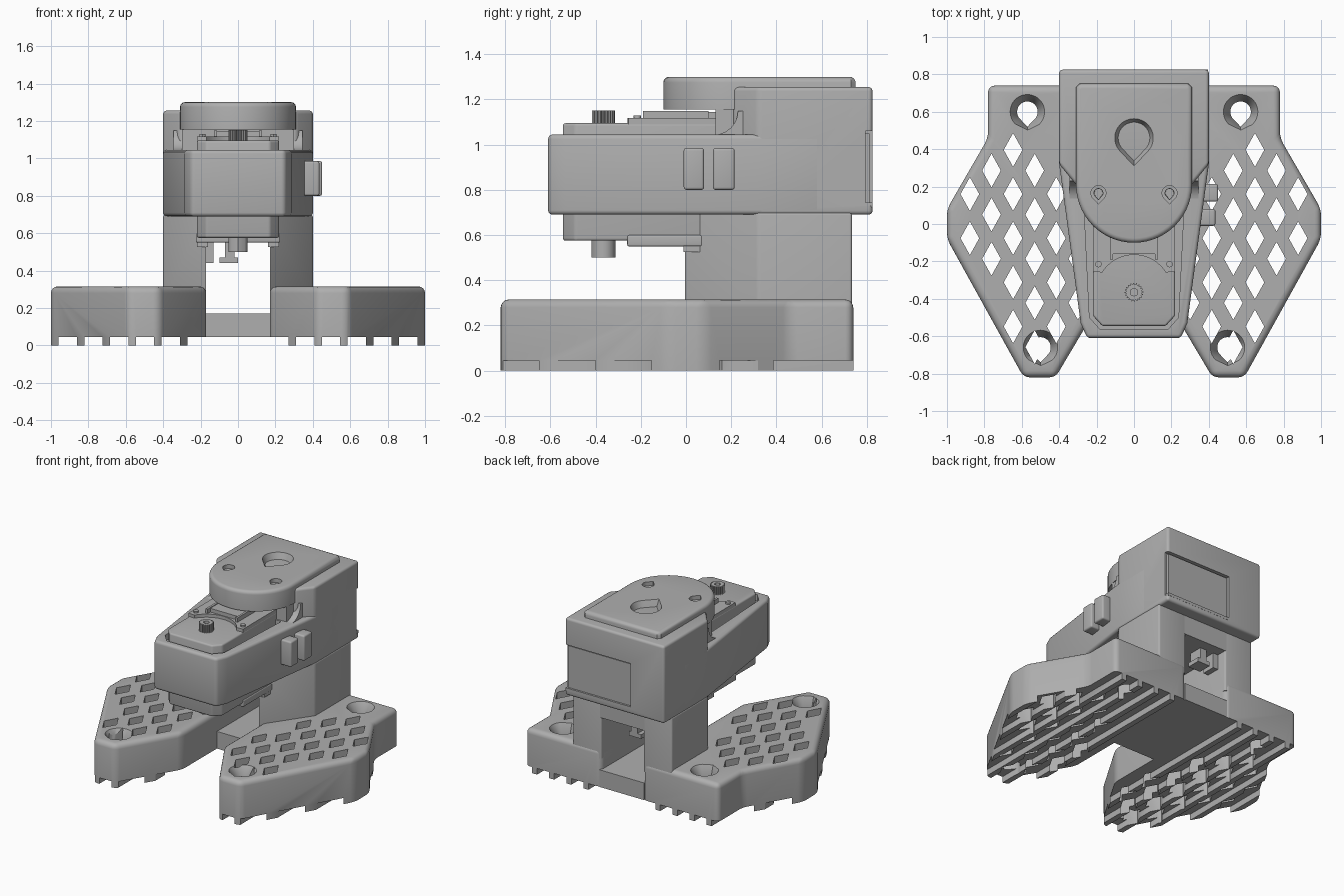
import bpy, bmesh, math
from mathutils import Matrix, Vector

old = bpy.data.objects.get("Cube")
if old:
    bpy.data.objects.remove(old, do_unlink=True)

grey = bpy.data.materials.new("plain grey")
grey.use_nodes = True
grey.diffuse_color = (0.43, 0.43, 0.43, 1)
grey.node_tree.nodes["Principled BSDF"].inputs["Base Color"].default_value = grey.diffuse_color

# Axis swap: outline drawn in (y, z), extruded along x
ALONG_X = Matrix(((0, 0, 1, 0), (1, 0, 0, 0), (0, 1, 0, 0), (0, 0, 0, 1)))


def add_loft(bm, rings):
    """Closed solid through a list of (outline, height) rings."""
    loops = [[bm.verts.new((x, y, z)) for x, y in pts] for pts, z in rings]
    for a, b in zip(loops, loops[1:]):
        for i in range(len(a)):
            j = (i + 1) % len(a)
            bm.faces.new((a[i], a[j], b[j], b[i]))
    bm.faces.new(loops[0][::-1])
    bm.faces.new(loops[-1])


def finish(name, bm, matrix=None):
    if matrix:
        bm.transform(matrix)
    bmesh.ops.recalc_face_normals(bm, faces=bm.faces)
    mesh = bpy.data.meshes.new(name)
    bm.to_mesh(mesh)
    bm.free()
    mesh.materials.append(grey)
    ob = bpy.data.objects.new(name, mesh)
    bpy.context.collection.objects.link(ob)
    return ob


def prism(name, pts, z0, z1, bevel=0, bottom=False, matrix=None, sides=True):
    """Extruded outline with rounded top (and optionally bottom) edges."""
    bm = bmesh.new()
    add_loft(bm, [(pts, z0), (pts, z1)])
    if bevel:
        def pick(e):
            za, zb = (v.co.z for v in e.verts)
            if abs(za - zb) > 1e-4:
                return sides and e.calc_face_angle(0) > 0.3
            return bottom or za > z0 + 1e-4
        bmesh.ops.recalc_face_normals(bm, faces=bm.faces)
        bmesh.ops.bevel(bm, geom=[e for e in bm.edges if pick(e)], offset=bevel,
                        segments=4, profile=0.5, affect='EDGES', clamp_overlap=True)
    return finish(name, bm, matrix)


def rect(x0, x1, y0, y1):
    return [(x0, y0), (x1, y0), (x1, y1), (x0, y1)]


def box(name, x, y, z, bevel=0):
    return prism(name, rect(*x, *y), *z, bevel, True)


def mirrored(half):
    """Full symmetric outline from its +x half."""
    return half + [(-x, y) for x, y in reversed(half)]


def drop(cx, cy, r, tip=1.45, n=28):
    """Circle with a pointed end along -y (tip 1 gives a circle, negative flips it)."""
    flip = -1 if tip < 0 else 1
    pts = [(cx, cy - flip * r * abs(tip))]
    for i in range(n + 1):
        a = math.radians(-45 + 270 * i / n)
        pts.append((cx + r * math.cos(a), cy + flip * r * math.sin(a)))
    return pts


def cut(ob, cutter):
    mod = ob.modifiers.new("cut", 'BOOLEAN')
    mod.operation, mod.solver, mod.object = 'DIFFERENCE', 'EXACT', cutter
    bpy.context.view_layer.objects.active = ob
    bpy.ops.object.modifier_apply(modifier=mod.name)
    bpy.data.objects.remove(cutter, do_unlink=True)


def cut_lofts(ob, lofts, matrix=None):
    bm = bmesh.new()
    for rings in lofts:
        add_loft(bm, rings)
    cut(ob, finish("cutter", bm, matrix))


# Feet: pointed slabs with grooved soles, diamond lattice and countersunk holes
FOOT = [(0.17, 0.74), (0.78, 0.74), (0.78, 0.46), (1, 0.08), (1, -0.08),
        (0.59, -0.82), (0.42, -0.82), (0.17, -0.4)]


def in_lattice(x, y):
    outer_top = 0.46 - (x - 0.78) * 1.73
    outer_low = -0.82 + (x - 0.59) * 1.78
    inner_low = -0.82 + (0.42 - x) * 1.71
    covered = x < 0.45 and y > -0.05 and not (x > 0.4 and y < 0.3)
    return (max(outer_low, inner_low) + 0.12 < y < min(outer_top - 0.1, 0.47)
            and not covered)


for s, side in ((1, "left"), (-1, "right")):
    foot = prism(side + "_foot", [(s * x, y) for x, y in FOOT], 0, 0.315, 0.035)
    diamonds = []
    for c in range(6):
        x = 0.3 + 0.1155 * c
        for k in range(-3, 3):
            y = 0.16 + 0.236 * k - (0 if c % 2 else 0.11)
            if in_lattice(x, y):
                d = [(s * x + 0.05, y), (s * x, y + 0.09), (s * x - 0.05, y), (s * x, y - 0.09)]
                diamonds.append([(d, -0.1), (d, 0.4)])
    cut_lofts(foot, diamonds)
    holes = [[(drop(s * x, y, 0.055), -0.1), (drop(s * x, y, 0.055), 0.25),
              (drop(s * x, y, 0.095, 1.05), 0.32), (drop(s * x, y, 0.095, 1.05), 0.4)]
             for x, y in ((0.57, 0.6), (0.5, -0.66))]
    cut_lofts(foot, holes)
    grooves = []
    for i in range(6):
        a = 0.31 + 0.138 * i
        g = rect(s * (a - (0.2 if i == 0 else 0)) if i else s * 0.1, s * (a - 0.04 if i == 0 else a + 0.098), -1, 1)
        if i:
            g = rect(s * (a - 0.138), s * (a - 0.04), -1, 1)
        grooves.append([(g, -0.05), (g, 0.045)])
    cut_lofts(foot, grooves)
    # Column leg rising from each foot, angled at the front
    prism(side + "_column", [(s * x, y) for x, y in
          [(0.17, 0.735), (0.4, 0.735), (0.4, 0.32), (0.17, -0.01)]], 0.25, 0.7, 0.012)

box("base_bridge", (-0.18, 0.18), (0.0, 0.74), (0.045, 0.17))
box("column_lintel", (-0.18, 0.18), (0.06, 0.735), (0.55, 0.7))
# Cable hooks under the lintel
box("hook_outer", (-0.18, -0.13), (0.56, 0.66), (0.44, 0.56))
box("hook_stem", (-0.07, -0.02), (0.56, 0.66), (0.44, 0.56))
box("hook_lip", (-0.1, 0.0), (0.56, 0.66), (0.44, 0.47))

# Main housing: tapering nose and taller rear block
nose = prism("housing_nose", mirrored([(0.4, 0.6), (0.4, 0.32), (0.285, -0.53), (0.25, -0.61)]),
             0.69, 1.045, 0.02, True)
SERVO = [(0.22, 0.16), (0.22, -0.49), (0.17, -0.545)]
pocket = mirrored([(0.27, 0.16), (0.238, -0.5), (0.18, -0.565)])
cut_lofts(nose, [[(pocket, 0.6), (pocket, 0.73)], [(pocket, 1.0), (pocket, 1.2)]])

rear = prism("housing_rear", mirrored([(0.4, 0.825), (0.4, 0.32), (0.31, 0.21)]),
             0.69, 1.255, 0.018, True)
slot = rect(-0.13, 0.45, 0.795, 0.9)
cut_lofts(rear, [[(slot, 0.73), (slot, 1.06)]])
box("rear_panel", (-0.12, 0.385), (0.77, 0.812), (0.74, 1.05))
box("rear_panel_ledge", (-0.13, 0.395), (0.78, 0.826), (0.725, 0.745))
side_holes = []
for a, b in ((0.36, 0.5), (-0.5, -0.36)):
    ring = drop(0.53, 0.87, 0.026, -1.45)
    side_holes.append([(ring, a), (ring, b)])
cut_lofts(rear, side_holes, ALONG_X)
# Curved step between the nose and the rear block
step = [(0.4, 1.0), (0.12, 1.0), (0.12, 1.043)]
step += [(0.12 + 0.11 * math.sin(t), 1.15 - 0.107 * math.cos(t))
         for t in (math.pi / 12 * i for i in range(1, 7))] + [(0.4, 1.15)]
prism("housing_step", step, -0.345, 0.345, matrix=ALONG_X)

# Cap with rounded front, teardrop recess and two screw holes
arc = [(0.31 * math.cos(t), 0.21 - 0.31 * math.sin(t))
       for t in (math.pi / 2 * i / 14 for i in range(15))]
cap = prism("cap", mirrored([(0.29, 0.75), (0.31, 0.73)] + arc[:-1] + [(0.01, -0.1)]),
            1.155, 1.3, 0.025, sides=False)
cut_lofts(cap, [[(drop(0, 0.46, 0.05), 1.17), (drop(0, 0.46, 0.107), 1.31)]] +
          [[(drop(s * 0.19, 0.165, 0.022), 1.18), (drop(s * 0.19, 0.165, 0.024), 1.27),
            (drop(s * 0.19, 0.165, 0.04), 1.271), (drop(s * 0.19, 0.165, 0.04), 1.33)]
           for s in (1, -1)])
box("cap_support", (-0.3, 0.3), (0.13, 0.4), (1.03, 1.16))

# Servo core, showing above and below the nose
prism("servo_core", mirrored(SERVO), 0.575, 1.095, 0.012, True)
sweep = [(0.2 * math.cos(t), -0.365 + 0.2 * math.sin(t))
         for t in (math.radians(32 + 58 * i / 10) for i in range(10))]
plate = mirrored([(0.22, 0.14), (0.22, -0.255)] + sweep + [(0.005, -0.165)])
prism("servo_top_plate", plate, 1.09, 1.118)
box("servo_top_saddle", (-0.12, 0.12), (-0.16, 0.14), (1.1, 1.145))
box("servo_bottom_plate", (-0.225, 0.225), (-0.26, 0.16), (0.55, 0.6), 0.008)
for s in (1, -1):
    box("servo_rail", (s * 0.12 - 0.008, s * 0.12 + 0.008), (-0.19, 0.1), (1.1, 1.15))
    prism("servo_screw", drop(s * 0.19, -0.215, 0.017, 1), 1.1, 1.13)
    box("servo_bottom_clip", (s * 0.19 - 0.03, s * 0.19 + 0.03), (-0.01, 0.08), (0.525, 0.56))

# Toothed output shaft above, plain bearing below
teeth = [((0.05 if i % 4 < 2 else 0.042) * math.cos(math.tau * i / 80),
          -0.365 + (0.05 if i % 4 < 2 else 0.042) * math.sin(math.tau * i / 80)) for i in range(80)]
shaft = prism("output_shaft", teeth, 1.08, 1.152)
cut_lofts(shaft, [[(drop(0, -0.365, 0.02, 1), 1.12), (drop(0, -0.365, 0.02, 1), 1.2)]])
prism("lower_bearing", drop(0, -0.365, 0.052, 1.0), 0.5, 0.6)

# Cable clip blocks on the left flank
box("front_clip", (0.33, 0.435), (-0.01, 0.08), (0.8, 0.985), 0.012)
box("rear_clip", (0.35, 0.45), (0.12, 0.215), (0.8, 0.985), 0.012)

# Smooth rounded edges, keep sharp ones
bpy.ops.object.select_all(action='DESELECT')
for ob in bpy.context.scene.objects:
    if ob.type == 'MESH' and grey.name in ob.data.materials:
        ob.select_set(True)
        bpy.context.view_layer.objects.active = ob
bpy.ops.object.shade_smooth_by_angle(angle=math.radians(30))
